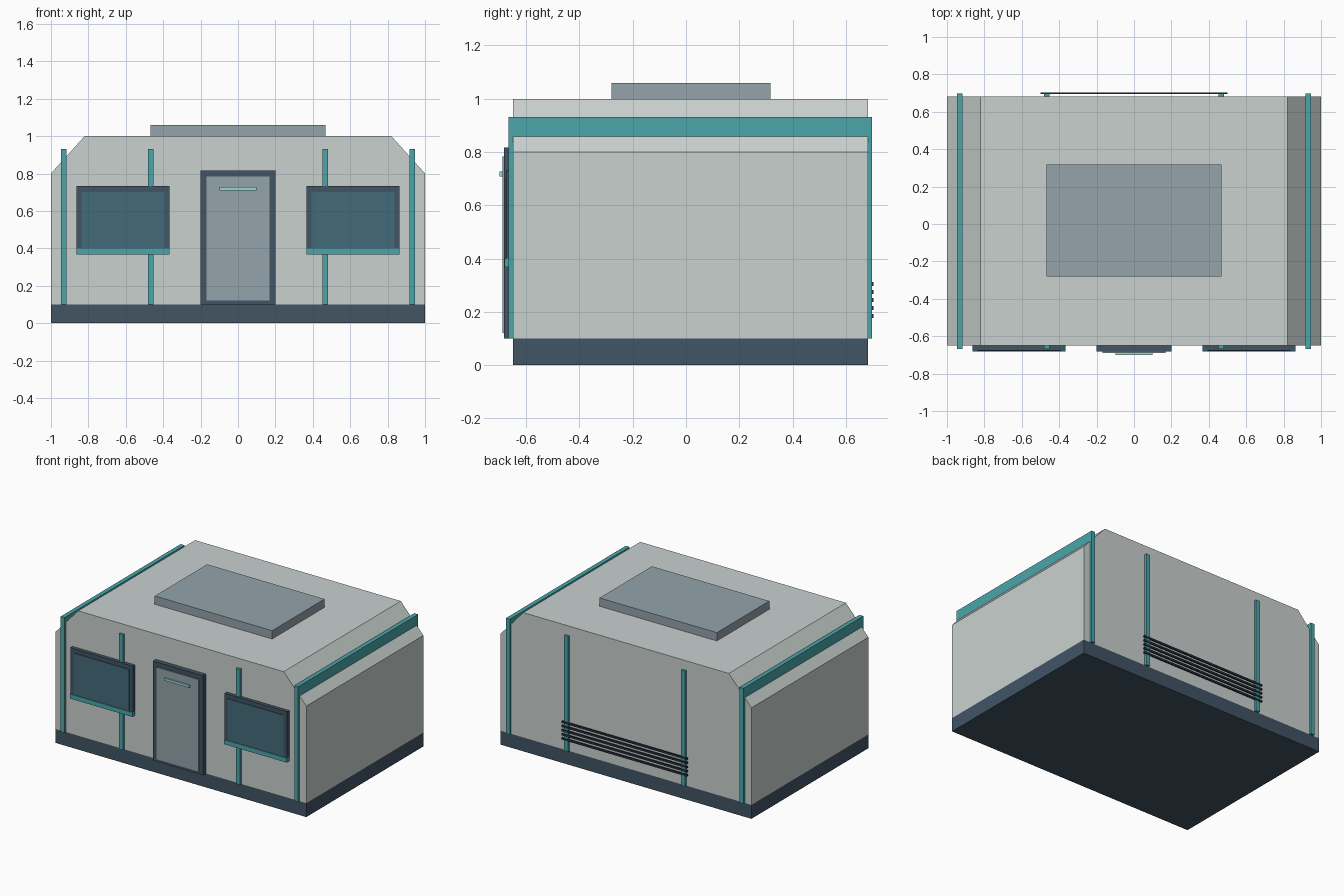
import bpy, bmesh

if "Cube" in bpy.data.objects:
    bpy.data.objects.remove(bpy.data.objects["Cube"])


def material(name, rgb):
    m = bpy.data.materials.new(name)
    m.diffuse_color = (*[(c / 255) ** 2.2 for c in rgb], 1)
    m.use_nodes = True
    m.node_tree.nodes["Principled BSDF"].inputs["Base Color"].default_value = m.diffuse_color
    return m


PALE = material("pale_wall", (200, 208, 206))
DARK = material("dark_slate", (67, 85, 101))
TEAL = material("teal_trim", (76, 165, 170))
GREY = material("blue_grey", (146, 162, 169))
GLASS = material("window_glass", (69, 106, 122))
MINT = material("mint_handle", (150, 215, 205))
BLACK = material("vent_dark", (42, 52, 62))


def prism(name, profile, y0, y1, mat):
    """Extrude an x-z profile along y."""
    bm = bmesh.new()
    face = bm.faces.new([bm.verts.new((x, y0, z)) for x, z in profile])
    ext = bmesh.ops.extrude_face_region(bm, geom=[face])["geom"]
    verts = [v for v in ext if isinstance(v, bmesh.types.BMVert)]
    bmesh.ops.translate(bm, verts=verts, vec=(0, y1 - y0, 0))
    bmesh.ops.recalc_face_normals(bm, faces=bm.faces)
    mesh = bpy.data.meshes.new(name)
    bm.to_mesh(mesh)
    bm.free()
    mesh.materials.append(mat)
    obj = bpy.data.objects.new(name, mesh)
    bpy.context.collection.objects.link(obj)
    return obj


def box(name, x, y, z, mat):
    return prism(name, [(x[0], z[0]), (x[1], z[0]), (x[1], z[1]), (x[0], z[1])],
                 y[0], y[1], mat)


def pair(name, x, y, z, mat):
    """The same box on the left and right."""
    box("right_" + name, x, y, z, mat)
    box("left_" + name, (-x[1], -x[0]), y, z, mat)


FRONT, BACK = -0.65, 0.683

# Plinth, chamfered shell and roof unit
box("plinth", (-1, 1), (FRONT, BACK), (0, 0.1), DARK)
prism("shell", [(-1, 0.1), (1, 0.1), (1, 0.8), (0.82, 1), (-0.82, 1), (-1, 0.8)],
      FRONT, BACK, PALE)
box("roof_unit", (-0.468, 0.468), (-0.28, 0.317), (1, 1.06), GREY)

# Teal posts on both end walls, joined by rails across the roof
for side, y in (("front", (-0.667, FRONT)), ("back", (BACK, 0.699))):
    pair(side + "_corner_post", (0.916, 0.947), y, (0.1, 0.932), TEAL)
    pair(side + "_inner_post", (0.451, 0.482), y, (0.1, 0.932), TEAL)
pair("roof_rail", (0.916, 0.947), (FRONT, BACK), (0.855, 0.932), TEAL)

# Windows with frame, pane and sill
pair("window_frame", (0.366, 0.864), (-0.675, FRONT), (0.4, 0.732), DARK)
pair("window_pane", (0.393, 0.837), (-0.68, -0.67), (0.403, 0.702), GLASS)
pair("window_sill", (0.366, 0.864), (-0.681, FRONT), (0.368, 0.4), TEAL)

# Door with frame, panel and handle
box("door_frame", (-0.2, 0.2), (-0.683, FRONT), (0.1, 0.817), DARK)
box("door_panel", (-0.169, 0.169), (-0.689, -0.68), (0.12, 0.783), GREY)
box("door_handle", (-0.099, 0.099), (-0.7, -0.687), (0.709, 0.727), MINT)

# Vent slats on the back wall
for i in range(5):
    z = 0.185 + 0.03 * i
    box(f"vent_slat_{i + 1}", (-0.5, 0.5), (0.694, 0.703), (z - 0.007, z + 0.007), BLACK)
